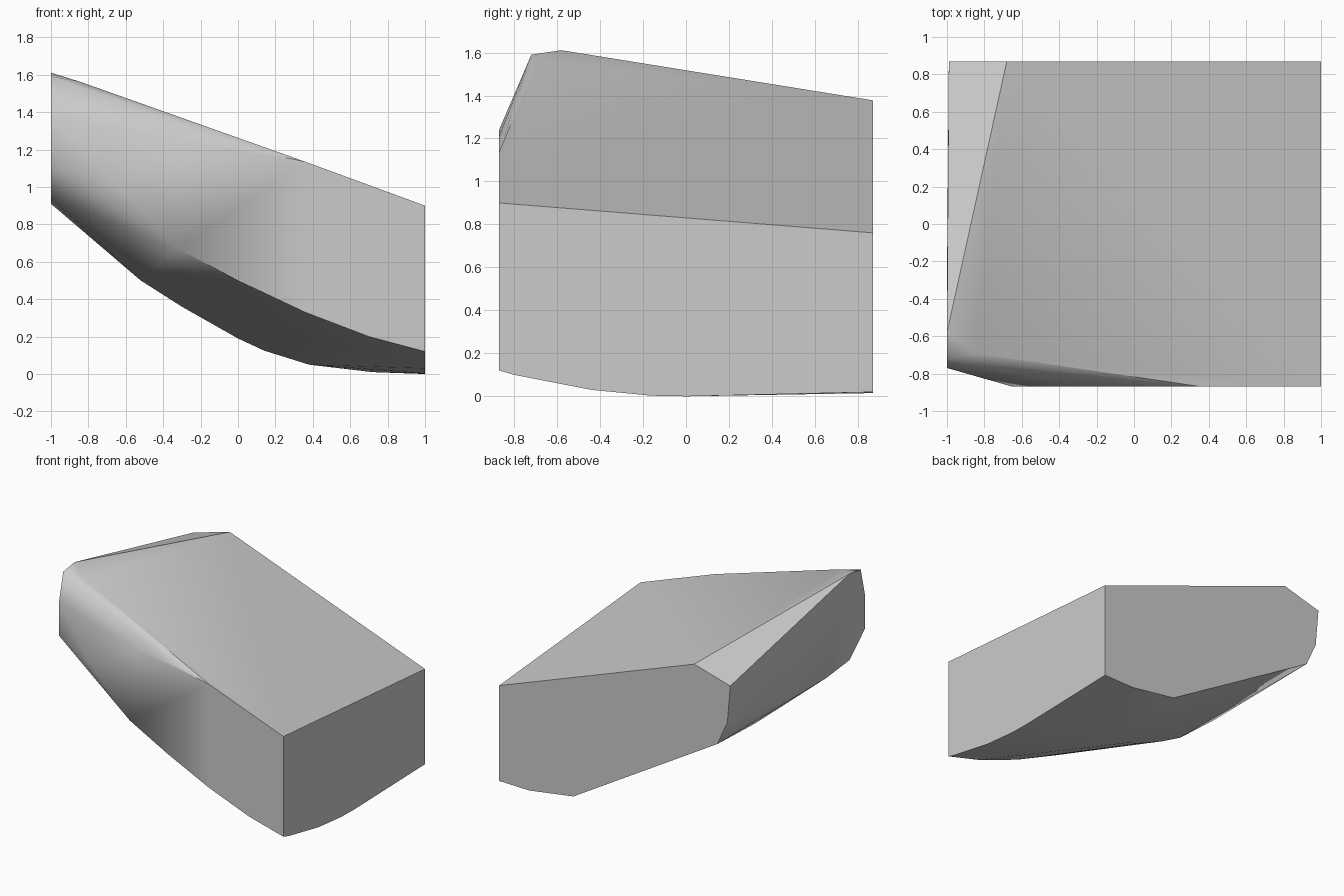
import bpy
import bmesh
import math
from mathutils import Vector

default_cube = bpy.data.objects.get("Cube")
if default_cube:
    bpy.data.objects.remove(default_cube, do_unlink=True)

HALF_DEPTH = 0.87


def make_material(name, color):
    material = bpy.data.materials.new(name)
    material.use_nodes = True
    material.diffuse_color = color
    material.node_tree.nodes["Principled BSDF"].inputs["Base Color"].default_value = color
    return material


def roof_height(x, y):
    """Height of the flat sloping top."""
    return 0.9 - 0.08 * (y + HALF_DEPTH) + 0.367 * (1 - x)


def on_roof(x, y):
    return Vector((x, y, roof_height(x, y)))


# Corners of the sloping top, with a trimmed left edge
roof = [on_roof(x, y) for x, y in (
    (1, -HALF_DEPTH), (1, HALF_DEPTH), (-0.68, HALF_DEPTH),
    (-1, -0.58), (-0.85, -0.69), (0.36, -HALF_DEPTH))]

# Flat front outline (x, z)
front = [Vector((x, -HALF_DEPTH, z)) for x, z in (
    (0, 1.21), (-0.28, 1.24), (-0.65, 1.01), (-0.32, 0.67),
    (0, 0.5), (0.36, 0.33), (0.7, 0.2), (1, 0.12))]

# Flat back outline (x, z)
back = [Vector((x, HALF_DEPTH, z)) for x, z in (
    (-0.99, 1.29), (-0.965, 1.0), (-0.88, 0.81),
    (0.36, 0.07), (0.74, 0.015), (1, 0.02))]

# Upright end outline (y, z)
end = [Vector((-1, y, z)) for y, z in (
    (-0.72, 1.59), (-0.77, 1.38), (-0.77, 1.11), (-0.58, 0.94), (-0.3, 0.91))]

# Lower edge of the tall flat side (y, z)
side = [Vector((1, y, z)) for y, z in (
    (-0.8, 0.1), (-0.44, 0.03), (-0.16, 0.003), (0, 0))]

# Rounded belly ridge (x, z), slanting slightly across the depth
belly = [Vector((x, 0.05 + 0.3 * x, z)) for x, z in (
    (-0.52, 0.5), (-0.3, 0.36), (0, 0.19), (0.14, 0.125), (0.38, 0.05), (0.72, 0.01))]

# Skin all outlines into one solid block
bm = bmesh.new()
for point in roof + front + back + end + side + belly:
    bm.verts.new(point)
hull = bmesh.ops.convex_hull(bm, input=bm.verts)
unused = {v for v in hull["geom_interior"] if isinstance(v, bmesh.types.BMVert)}
bmesh.ops.delete(bm, geom=list(unused), context="VERTS")
bmesh.ops.dissolve_limit(bm, angle_limit=math.radians(1), verts=bm.verts, edges=bm.edges)
bmesh.ops.recalc_face_normals(bm, faces=bm.faces)

mesh = bpy.data.meshes.new("stone_block")
bm.to_mesh(mesh)
bm.free()
mesh.materials.append(make_material("stone grey", (0.6, 0.6, 0.6, 1)))
stone_block = bpy.data.objects.new("stone_block", mesh)
bpy.context.collection.objects.link(stone_block)

# Soft shading on the worn corners, crisp edges on the flats
bpy.context.view_layer.objects.active = stone_block
stone_block.select_set(True)
bpy.ops.object.shade_smooth_by_angle(angle=math.radians(30))
